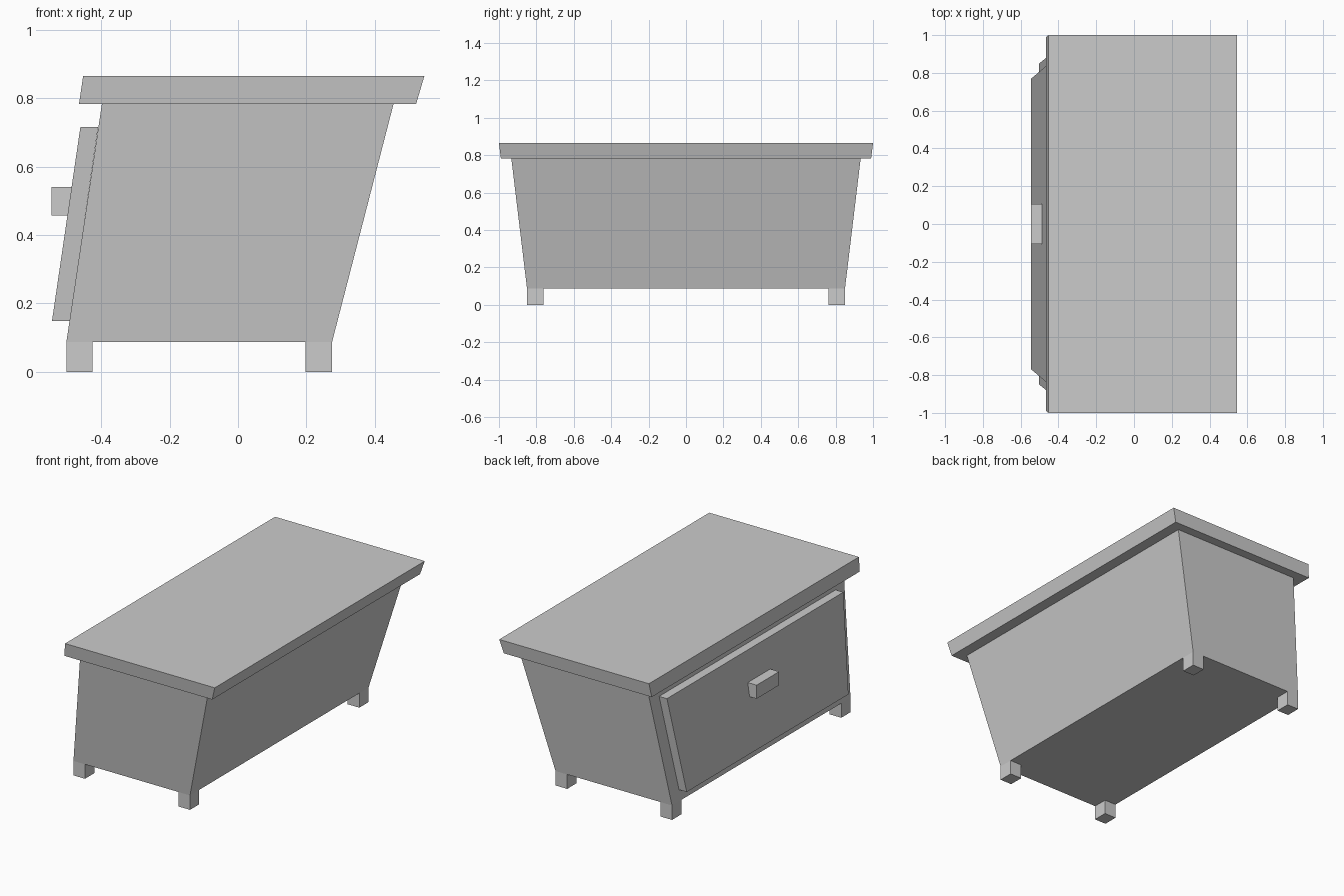
import bpy

if "Cube" in bpy.data.objects:
    bpy.data.objects.remove(bpy.data.objects["Cube"])


def frustum(name, low, high):
    """Six-sided block between two level rectangles, each (z, x0, x1, y0, y1)."""
    verts = []
    for z, x0, x1, y0, y1 in (low, high):
        verts += [(x0, y0, z), (x1, y0, z), (x1, y1, z), (x0, y1, z)]
    faces = [(3, 2, 1, 0), (4, 5, 6, 7)]
    faces += [(i, (i + 1) % 4, (i + 1) % 4 + 4, i + 4) for i in range(4)]
    mesh = bpy.data.meshes.new(name)
    mesh.from_pydata(verts, [], faces)
    obj = bpy.data.objects.new(name, mesh)
    bpy.context.collection.objects.link(obj)
    return obj


FOOT_Z, BODY_TOP = 0.087, 0.784

# Flared, leaning chest body
frustum("body", (FOOT_Z, -0.502, 0.275, -0.85, 0.85),
        (BODY_TOP, -0.398, 0.455, -0.934, 0.934))

# Overhanging top slab
frustum("top_slab", (BODY_TOP, -0.465, 0.521, -0.99, 0.99),
        (0.865, -0.453, 0.545, -1.0, 1.0))

# Drawer panel following the slope of the -x side
frustum("drawer_front", (0.149, -0.544, -0.492, -0.77, 0.77),
        (0.716, -0.461, -0.409, -0.84, 0.84))

# Block handle, set into the drawer panel
handle = (-0.546, -0.475, -0.107, 0.107)
frustum("drawer_handle", (0.458, *handle), (0.54, *handle))

# Four square feet at the body corners
for x_name, x0, x1 in (("left", -0.502, -0.425), ("right", 0.197, 0.275)):
    for y_name, y0, y1 in (("front", -0.85, -0.762), ("back", 0.762, 0.85)):
        foot = (x0, x1, y0, y1)
        frustum(f"{y_name}_{x_name}_foot", (0.0, *foot), (FOOT_Z, *foot))
